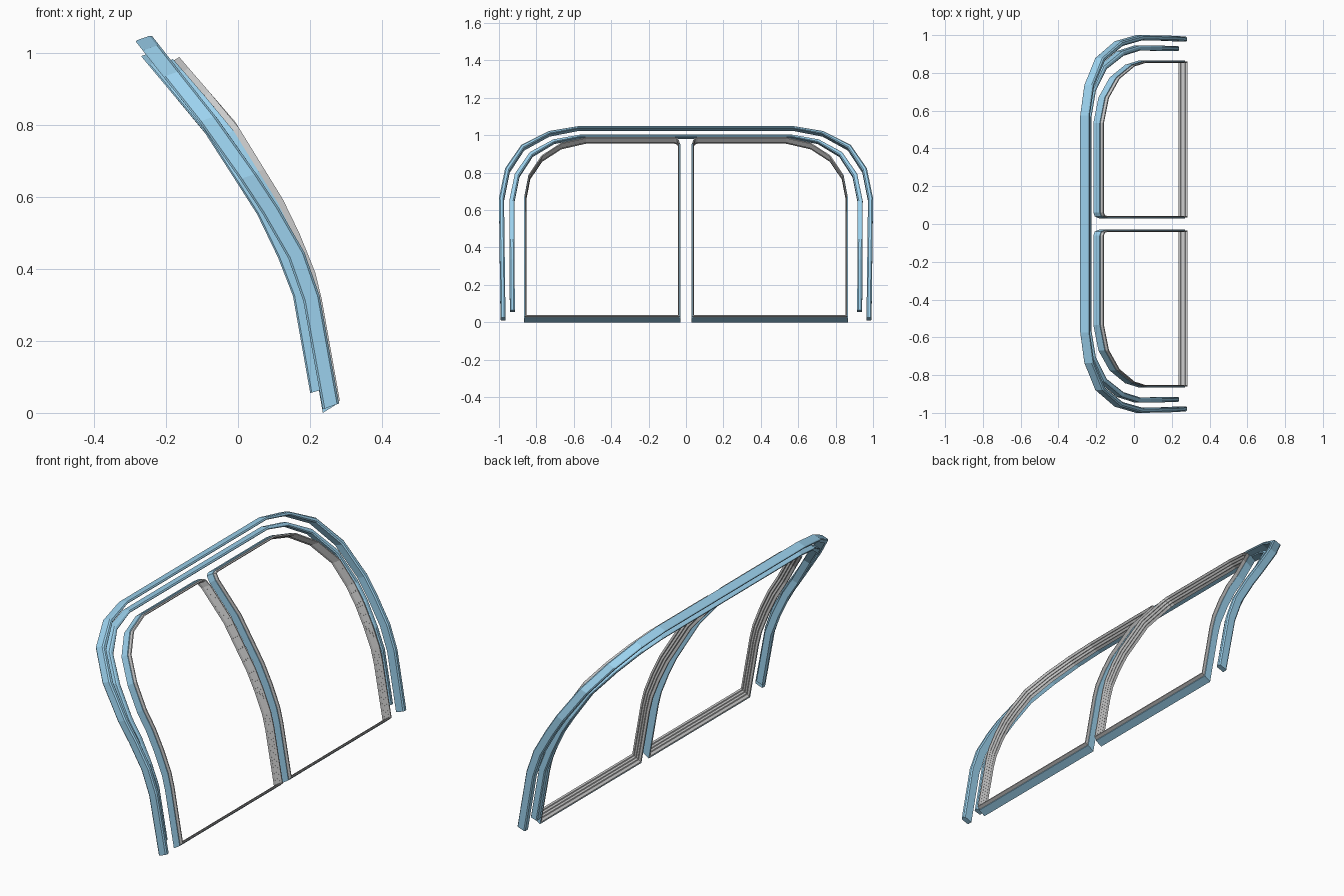
import bpy, bmesh
from mathutils import Vector

if "Cube" in bpy.data.objects:
    bpy.data.objects.remove(bpy.data.objects["Cube"])

blue = bpy.data.materials.new("blue_seal")
blue.diffuse_color = (0.33, 0.64, 0.85, 1)
blue.use_nodes = True
blue.node_tree.nodes["Principled BSDF"].inputs["Base Color"].default_value = blue.diffuse_color


def curve_x(knots, z):
    """x of the curved body surface at height z (knots are (z, x))."""
    for (z0, x0), (z1, x1) in zip(knots, knots[1:]):
        if z <= z1 or (z1, x1) == knots[-1]:
            return x0 + (x1 - x0) * (z - z0) / (z1 - z0)


def refine(path, knots, closed):
    """Add path points where the surface bends."""
    out = []
    ends = path[1:] + (path[:1] if closed else [])
    for a, b in zip(path, ends):
        a, b = Vector(a), Vector(b)
        out.append(a)
        if abs(b.y - a.y) > 0.2:
            ts = [(z - a.y) / (b.y - a.y) for z, x in knots]
            out += [a.lerp(b, t) for t in sorted(ts) if 0.03 < t < 0.97]
    return out if closed else out + [Vector(path[-1])]


def sweep(name, path, knots, depth, profile, closed=False, top=1.0, mat=None):
    """Sweep a (depth, inward) profile along a (y, z) path on the surface."""
    pts = refine(path, knots, closed)
    n = len(pts)
    bm = bmesh.new()
    rings = []
    for i, p in enumerate(pts):
        a = pts[i - 1] if closed or i else p
        b = pts[(i + 1) % n] if closed or i < n - 1 else p
        d0, d1 = (p - a).normalized(), (b - p).normalized()
        t = (d0 + d1).normalized()
        nor = Vector((-t.y, t.x))
        ref = d1 if d1.length else d0
        nor /= max(0.5, nor.dot(Vector((-ref.y, ref.x))))
        nor *= top + (1 - top) * min(1, abs(nor.x))
        ring = []
        for u, v in profile:
            q = p + nor * v
            ring.append(bm.verts.new((curve_x(knots, q.y) + u * depth[0],
                                      q.x, q.y + u * depth[1])))
        rings.append(ring)
    m = len(profile)
    for i in range(n if closed else n - 1):
        r, s = rings[i], rings[(i + 1) % n]
        for j in range(m):
            k = (j + 1) % m
            bm.faces.new((r[j], r[k], s[k], s[j]))
    if not closed:
        bm.faces.new(rings[0])
        bm.faces.new(rings[-1])
    bmesh.ops.recalc_face_normals(bm, faces=bm.faces)
    me = bpy.data.meshes.new(name)
    bm.to_mesh(me)
    bm.free()
    ob = bpy.data.objects.new(name, me)
    bpy.context.collection.objects.link(ob)
    if mat:
        me.materials.append(mat)
    return ob


def arch(half):
    """Full arch from its +y half, running up, over and down."""
    return half + [(-y, z) for y, z in reversed(half)]


def slab(t):
    return [(0, .15 * t), (.12, 0), (.88, 0), (1, .25 * t),
            (1, .75 * t), (.88, t), (0, t)]


# outer arched seal
outer_x = [(.01, .236), (.31, .182), (.43, .14), (.555, .068),
           (.75, -.06), (.9, -.18), (1.035, -.286)]
outer = arch([(.992, .01), (1, .65), (.967, .81), (.88, .935),
              (.735, 1.008), (.575, 1.035)])
sweep("outer_arch_seal", outer, outer_x, (.045, .016), slab(.027), top=.4, mat=blue)

# inner arched seal
inner_x = [(.06, .2), (.325, .153), (.433, .111), (.553, .053),
           (.78, -.092), (.995, -.272)]
inner = arch([(.942, .055), (.945, .64), (.915, .785), (.835, .9),
              (.71, .968), (.57, .993)])
sweep("inner_arch_seal", inner, inner_x, (.038, .011), slab(.027), top=.4, mat=blue)

# pair of window surrounds: ribbed grey frame with a blue backing strip outside
win_x = [(0, .236), (.287, .185), (.36, .167), (.467, .124),
         (.564, .077), (.78, -.056), (.964, -.215)]
window = [(.03, 0), (.865, 0), (.865, .65), (.843, .765), (.775, .865),
          (.67, .933), (.535, .964), (.06, .964), (.04, .956), (.03, .93)]
ribs = [(0, .004), (1, .004), (1, .009), (.8, .012), (.75, .009), (.55, .012),
        (.5, .009), (.3, .012), (.25, .009), (0, .009)]
backing = [(0, 0), (.7, 0), (.7, .004), (0, .004)]
for name, prof, mat in (("window_frames", ribs, None),
                        ("window_backing_strips", backing, blue)):
    ob = sweep(name, window, win_x, (.048, .03), prof, closed=True, mat=mat)
    mod = ob.modifiers.new("mirror", 'MIRROR')
    mod.use_axis = (False, True, False)
